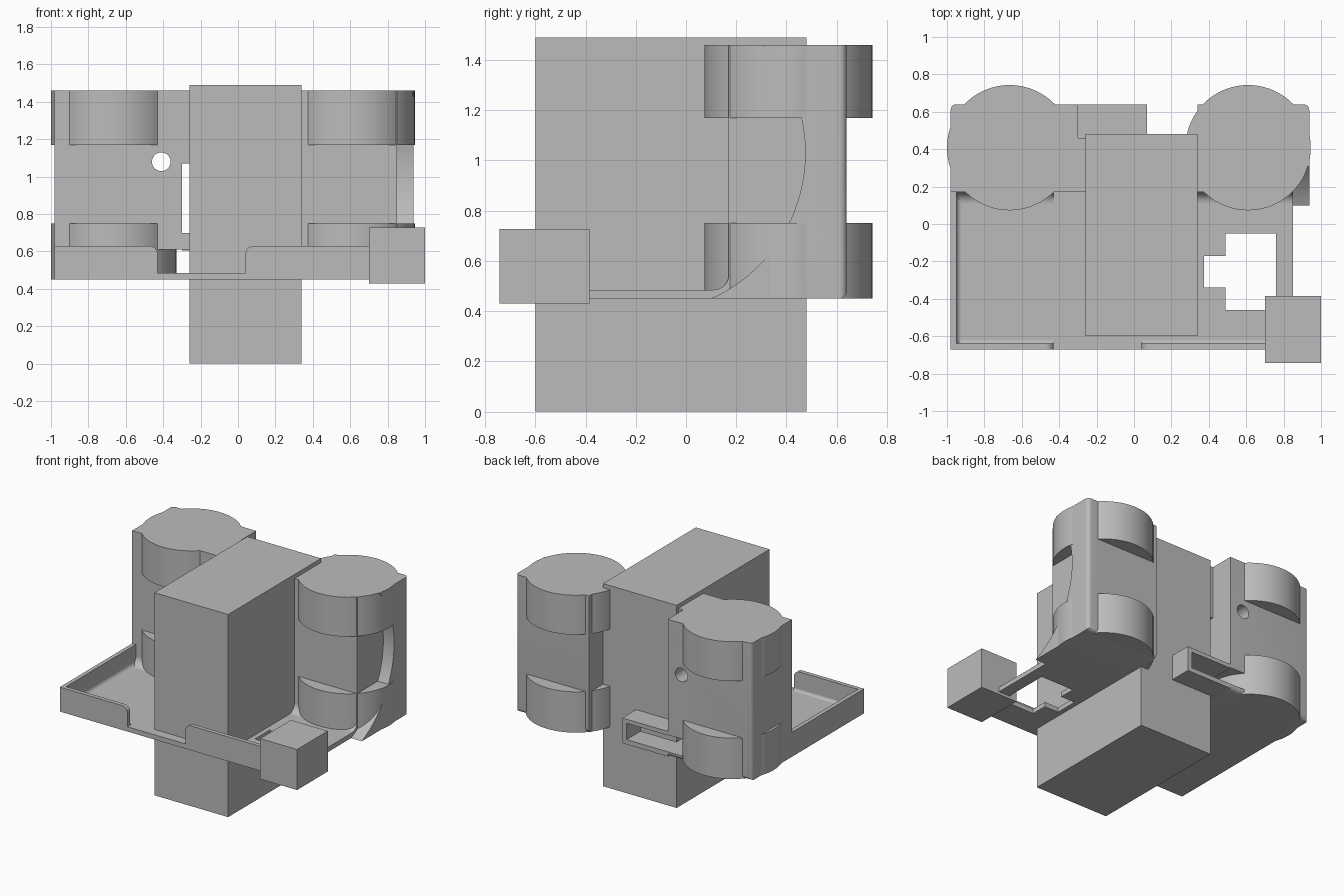
import bpy, bmesh, math
from mathutils import Vector

if "Cube" in bpy.data.objects:
    bpy.data.objects.remove(bpy.data.objects["Cube"], do_unlink=True)

grey = bpy.data.materials.new("plain grey")
grey.use_nodes = True
colour = (0.5, 0.5, 0.5, 1)
grey.diffuse_color = colour
grey.node_tree.nodes["Principled BSDF"].inputs["Base Color"].default_value = colour

BOTTOM, TOP, BACK, FLOOR, RIM = 0.45, 1.46, 0.64, 0.485, 0.63


def prism(name, pts, axis, a, b, round_back=0):
    """Extrude a 2D outline along an axis from a to b."""
    place = {"x": lambda u, v, t: Vector((t, u, v)),
             "y": lambda u, v, t: Vector((u, t, v)),
             "z": lambda u, v, t: Vector((u, v, t))}[axis]
    bm = bmesh.new()
    face = bm.faces.new([bm.verts.new(place(u, v, a)) for u, v in pts])
    ext = bmesh.ops.extrude_face_region(bm, geom=[face])
    shift = place(0, 0, b) - place(0, 0, a)
    bmesh.ops.translate(bm, vec=shift,
                        verts=[g for g in ext["geom"] if isinstance(g, bmesh.types.BMVert)])
    bmesh.ops.recalc_face_normals(bm, faces=bm.faces)
    if round_back:
        # soften the rear bottom edge and the outer rear corner
        picked = []
        for e in bm.edges:
            p, q = (v.co for v in e.verts)
            if min(p.y, q.y) < BACK - 0.001:
                continue
            low = max(p.z, q.z) < BOTTOM + 0.001
            outer = abs(p.z - q.z) > 0.1 and abs(p.x) > 0.9
            if low or outer:
                picked.append(e)
        bmesh.ops.bevel(bm, geom=picked, offset=round_back, segments=5,
                        profile=0.5, affect="EDGES")
    me = bpy.data.meshes.new(name)
    bm.to_mesh(me)
    bm.free()
    ob = bpy.data.objects.new(name, me)
    bpy.context.collection.objects.link(ob)
    me.materials.append(grey)
    return ob


def box(name, x, y, z, round_back=0):
    pts = [(x[0], y[0]), (x[1], y[0]), (x[1], y[1]), (x[0], y[1])]
    return prism(name, pts, "z", z[0], z[1], round_back)


def arc(cu, cv, r, start, end, n=10):
    return [(cu + r * math.cos(math.radians(start + (end - start) * i / n)),
             cv + r * math.sin(math.radians(start + (end - start) * i / n)))
            for i in range(n + 1)]


def smooth(ob):
    bpy.ops.object.select_all(action="DESELECT")
    ob.select_set(True)
    bpy.context.view_layer.objects.active = ob
    bpy.ops.object.shade_smooth_by_angle(angle=math.radians(30))


def cut(ob, cutter):
    mod = ob.modifiers.new("cut", "BOOLEAN")
    mod.operation, mod.solver, mod.object = "DIFFERENCE", "EXACT", cutter
    bpy.ops.object.select_all(action="DESELECT")
    bpy.context.view_layer.objects.active = ob
    bpy.ops.object.modifier_apply(modifier=mod.name)
    bpy.data.objects.remove(cutter, do_unlink=True)


def fillet(name, axis, u, v, side, r, a, b):
    """Concave strip in the corner (u, v), reaching towards side."""
    curve = arc(u + side * r, v + r, r, 270, 180 if side > 0 else 360, 8)
    smooth(prism(name, [(u, v)] + curve, axis, a, b))


# Central block and small corner block
box("central_block", (-0.26, 0.34), (-0.6, 0.48), (0, 1.49))
box("corner_block", (0.7, 1.0), (-0.742, -0.385), (0.43, 0.728))

# Tray floor with its stepped opening
floor = box("tray_floor", (-0.98, 0.85), (-0.67, 0.2), (BOTTOM, FLOOR))
opening = [(0.49, -0.46), (0.76, -0.46), (0.76, -0.05), (0.49, -0.05),
           (0.49, -0.17), (0.375, -0.17), (0.375, -0.34), (0.49, -0.34)]
cut(floor, prism("opening_cutter", opening, "z", 0.3, 0.6))

# Tray walls, rounded where the front lip breaks
box("tray_side_wall", (-0.98, -0.95), (-0.67, 0.2), (BOTTOM, RIM))
r = 0.045
lips = {"front_lip_right": [(-0.98, BOTTOM), (-0.43, BOTTOM)]
        + arc(-0.43 - r, RIM - r, r, 0, 90, 6) + [(-0.98, RIM)],
        "front_lip_left": [(0.85, BOTTOM), (0.85, RIM)]
        + arc(0.04 + r, RIM - r, r, 90, 180, 6) + [(0.04, BOTTOM)]}
for name, pts in lips.items():
    smooth(prism(name, pts, "y", -0.67, -0.64))

# Soft corners inside the tray
fillet("side_wall_fillet", "y", -0.95, FLOOR, 1, 0.03, -0.64, 0.17)
fillet("front_fillet_right", "x", -0.64, FLOOR, 1, 0.02, -0.95, -0.43)
fillet("front_fillet_left", "x", -0.64, FLOOR, 1, 0.02, 0.04, 0.85)
fillet("column_fillet_right", "x", 0.17, FLOOR, -1, 0.06, -0.95, -0.43)
fillet("column_fillet_left", "x", 0.17, FLOOR, -1, 0.06, 0.34, 0.85)

# Right column with round hole and low slot
column = box("right_column", (-0.98, -0.3), (0.17, BACK), (BOTTOM, TOP), 0.03)
cut(column, prism("hole_cutter", arc(-0.41, 1.08, 0.05, 0, 350, 35), "y", 0, 1))
cut(column, box("slot_cutter", (-0.43, -0.2), (0, 1), (FLOOR, 0.61)))
smooth(column)
for name, z in (("upper_link", (1.07, TOP)), ("lower_link", (0.61, 0.7)),
                ("base_link", (BOTTOM, FLOOR))):
    box(name, (-0.3, -0.2), (0.17, 0.46), z)

# Left column and its outer fin with a scooped front
smooth(box("left_column", (0.34, 0.85), (0.17, BACK), (BOTTOM, TOP), 0.03))
scoop = arc(-0.161, 1.03, 0.636, -65.8, 42.5, 40)
scoop[0], scoop[-1] = (scoop[0][0], BOTTOM), (scoop[-1][0], TOP)
smooth(prism("left_fin", scoop + [(BACK, TOP), (BACK, BOTTOM)], "x", 0.85, 0.937, 0.03))

# Round collars at the bottom and top of both columns
for side, x in (("right", -0.665), ("left", 0.61)):
    for level, z0, z1 in (("lower", BOTTOM, 0.75), ("upper", 1.17, TOP)):
        ring = arc(x, 0.408, 0.335, 0, 355, 71)
        smooth(prism(f"{side}_{level}_collar", ring, "z", z0, z1))

# Rear bracket with a long window
bracket = box("rear_bracket", (-0.3, 0.07), (0.46, BACK), (BOTTOM, 0.635))
cut(bracket, box("window_cutter", (-0.4, 0.035), (0.3, 0.8), (FLOOR, 0.605)))
